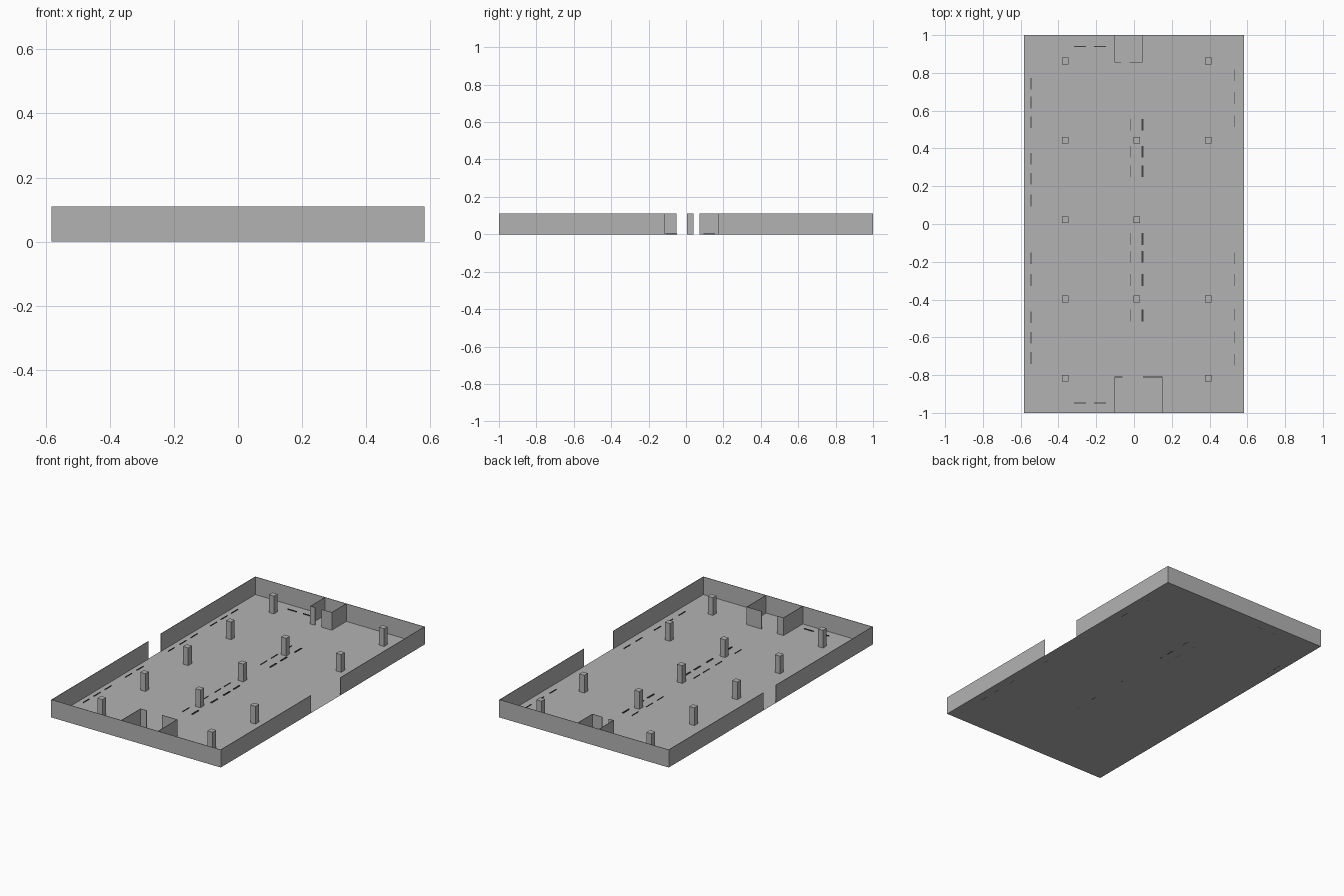
import bpy

if "Cube" in bpy.data.objects:
    bpy.data.objects.remove(bpy.data.objects["Cube"])

W, L, H = 0.582, 1.0, 0.11   # half width, half length, wall height


def material(name, v):
    m = bpy.data.materials.new(name)
    m.diffuse_color = (v, v, v, 1)
    m.use_nodes = True
    m.node_tree.nodes["Principled BSDF"].inputs["Base Color"].default_value = m.diffuse_color
    return m


CONCRETE = material("concrete_grey", 0.45)
PAINT = material("dark_strip", 0.06)


def mesh_object(name, verts, faces, mat=CONCRETE):
    me = bpy.data.meshes.new(name)
    me.from_pydata(verts, [], faces)
    me.materials.append(mat)
    me.update()
    ob = bpy.data.objects.new(name, me)
    bpy.context.collection.objects.link(ob)
    return ob


def walls(name, runs, offset):
    """Thin upright walls, one chain of quads per plan polyline."""
    verts, faces = [], []
    for run in runs:
        b = len(verts)
        for x, y in run:
            verts += [(x, y, 0), (x, y, H)]
        for i in range(len(run) - 1):
            k = b + 2 * i
            faces.append((k, k + 2, k + 3, k + 1))
    ob = mesh_object(name, verts, faces)
    mod = ob.modifiers.new("thickness", 'SOLIDIFY')
    mod.thickness = 0.003
    mod.offset = offset
    mod.use_even_offset = True
    return ob


def boxes(name, rects, height, mat=CONCRETE):
    """Boxes standing on the floor, each given as x0, x1, y0, y1."""
    verts, faces = [], []
    for x0, x1, y0, y1 in rects:
        b = len(verts)
        for z in (0, height):
            verts += [(x0, y0, z), (x1, y0, z), (x1, y1, z), (x0, y1, z)]
        quads = [(3, 2, 1, 0), (4, 5, 6, 7)]
        quads += [(i, (i + 1) % 4, (i + 1) % 4 + 4, i + 4) for i in range(4)]
        faces += [tuple(b + i for i in q) for q in quads]
    return mesh_object(name, verts, faces, mat)


def dashes_y(x, starts, width):
    return [(x - width / 2, x + width / 2, y, y + 0.062) for y in starts]


# Floor sheet
mesh_object("floor", [(-W, -L, 0), (W, -L, 0), (W, L, 0), (-W, L, 0)], [(0, 1, 2, 3)])

# Outer walls, with a wide opening on the right and a narrow one on the left
walls("outer_walls", [
    [(-W, -0.05), (-W, -L), (W, -L), (W, -0.115)],
    [(W, 0.172), (W, L), (-W, L), (-W, 0.072)],
], -1)

# Small rooms at each end, with a doorway facing the hall
walls("back_room", [
    [(-0.07, 0.856), (-0.102, 0.856), (-0.102, L - 0.003)],
    [(0.044, L - 0.003), (0.044, 0.856), (-0.025, 0.856)],
], 0)
walls("front_room", [
    [(-0.102, 0.003 - L), (-0.102, -0.81), (-0.06, -0.81)],
    [(0.048, -0.81), (0.15, -0.81), (0.15, 0.003 - L)],
], 0)

# Columns on a regular grid, left out at the rooms and the wide opening
ys = [0.863 - 0.42 * i for i in range(5)]
R = 0.0175
skip = {(1, 0), (1, 4), (2, 2)}
boxes("columns", [(x - R, x + R, y - R, y + R)
                  for i, x in enumerate((-0.363, 0.015, 0.393))
                  for j, y in enumerate(ys) if (i, j) not in skip], H)

# Low floor strips along the side walls
T = 0.004
left = (0.712, 0.612, 0.508, 0.315, 0.208, 0.093, -0.212, -0.327, -0.525, -0.633, -0.74)
right = (0.757, 0.636, 0.513, -0.212, -0.327, -0.511, -0.63, -0.75)
boxes("left_strips", dashes_y(-0.545, left, 0.004), T, PAINT)
boxes("right_strips", dashes_y(0.531, right, 0.004), T, PAINT)

# Two central rows of strips
centre = (0.494, 0.352, 0.248, -0.11, -0.205, -0.327, -0.515)
boxes("centre_strips", dashes_y(0.045, centre, 0.008)
      + dashes_y(-0.018, centre, 0.002), T, PAINT)

# Strips across the two ends
boxes("end_strips", [(x, x + 0.062, y - 0.003, y + 0.003)
                     for x in (-0.317, -0.211) for y in (0.94, -0.948)], T, PAINT)
